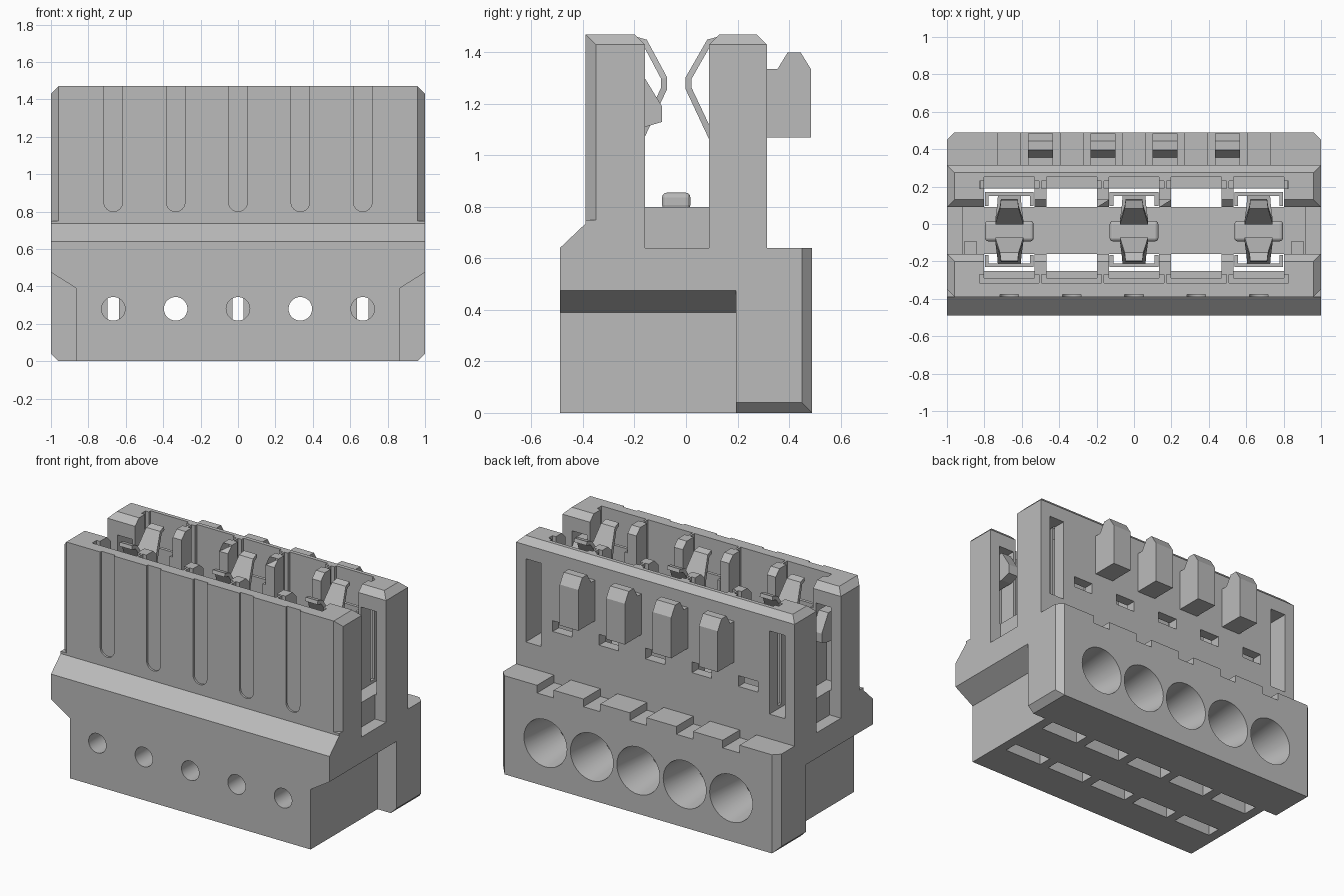
import bpy, bmesh, math
from mathutils import Matrix

if "Cube" in bpy.data.objects:
    bpy.data.objects.remove(bpy.data.objects["Cube"], do_unlink=True)

grey = bpy.data.materials.new("light grey")
grey.use_nodes = True
COL = (0.5, 0.5, 0.5, 1)
grey.diffuse_color = COL
for n in grey.node_tree.nodes:
    if n.type == 'BSDF_PRINCIPLED':
        n.inputs["Base Color"].default_value = COL

CELLS = [(i - 2) / 3 for i in range(5)]
SIDES = (1, -1)


def prism(bm, pts, axis, a, b):
    """Extrude a 2D outline along an axis from a to b."""
    def place(p, t):
        return {'x': (t, p[0], p[1]), 'y': (p[0], t, p[1]), 'z': (p[0], p[1], t)}[axis]
    lo = [bm.verts.new(place(p, a)) for p in pts]
    hi = [bm.verts.new(place(p, b)) for p in pts]
    bm.faces.new(lo)
    bm.faces.new(hi)
    for i in range(len(pts)):
        j = (i + 1) % len(pts)
        bm.faces.new((lo[i], lo[j], hi[j], hi[i]))


def box(bm, x0, x1, y0, y1, z0, z1):
    prism(bm, [(x0, y0), (x1, y0), (x1, y1), (x0, y1)], 'z', z0, z1)


def round_hole(bm, x, z, y0, y1, r0, r1):
    m = Matrix.Translation((x, (y0 + y1) / 2, z)) @ Matrix.Rotation(-math.pi / 2, 4, 'X')
    bmesh.ops.create_cone(bm, cap_ends=True, segments=40, radius1=r0, radius2=r1,
                          depth=y1 - y0, matrix=m)


def finish(bm, name):
    bmesh.ops.recalc_face_normals(bm, faces=bm.faces)
    me = bpy.data.meshes.new(name)
    bm.to_mesh(me)
    bm.free()
    me.materials.append(grey)
    ob = bpy.data.objects.new(name, me)
    bpy.context.collection.objects.link(ob)
    return ob


def smooth(ob):
    ob.data.shade_smooth()
    ob.data.set_sharp_from_angle(angle=math.radians(30))


def cut(ob, build):
    """Subtract the solids made by build(bm) and bake the result."""
    bm = bmesh.new()
    build(bm)
    tool = finish(bm, "cutter")
    tool.hide_render = True
    mod = ob.modifiers.new("cut", 'BOOLEAN')
    mod.operation, mod.solver, mod.object = 'DIFFERENCE', 'EXACT', tool
    dg = bpy.context.evaluated_depsgraph_get()
    baked = bpy.data.meshes.new_from_object(ob.evaluated_get(dg))
    ob.modifiers.clear()
    ob.data = baked
    bpy.data.objects.remove(tool, do_unlink=True)


# Housing: side profile with two tall walls on a wide base
bm = bmesh.new()
prism(bm, [(-.49, 0), (.49, 0), (.49, .64), (.315, .64), (.315, 1.43), (.275, 1.47),
           (.13, 1.47), (.09, 1.43), (.09, .8), (-.16, .8), (-.16, 1.43), (-.2, 1.47),
           (-.39, 1.47), (-.39, .735), (-.49, .64)], 'x', -1, 1)
housing = finish(bm, "housing")


# Narrow lower front and the chamfered ends
def lower_sides(bm):
    for s in SIDES:
        prism(bm, [(s * .865, -.1), (s * .865, .39), (s * 1.0, .475), (s * 1.1, .538),
                   (s * 1.1, -.1)], 'y', -.6, .195)


def end_chamfers(bm):
    for s in SIDES:
        prism(bm, [(s * .94, 1.49), (s * 1.02, 1.41), (s * 1.02, 1.49)], 'y', -.6, .6)
        prism(bm, [(s * .94, -.02), (s * 1.02, .06), (s * 1.02, -.02)], 'y', .1, .6)


def corner_chamfers(bm):
    for s in SIDES:
        prism(bm, [(s * .94, -.41), (s * 1.02, -.33), (s * 1.02, -.41)], 'z', .75, 1.6)
        prism(bm, [(s * .94, .51), (s * 1.02, .43), (s * 1.02, .51)], 'z', -.1, .7)


# Open ends between the walls, and the latch slots beside them
def end_gaps(bm):
    for s in SIDES:
        box(bm, s * .92, s * 1.1, -.16, .09, .64, .9)


def end_slots(bm):
    for s in SIDES:
        box(bm, s * .82, s * .93, .05, .4, .8, 1.34)
        box(bm, s * .82, s * .93, -.27, -.12, .8, 1.34)


# Contact cells: pockets in both walls, with shafts down to the underside
def pockets(bm):
    for x in CELLS:
        box(bm, x - .135, x + .135, .06, .25, .8, 1.6)
        box(bm, x - .135, x + .135, -.29, -.13, .8, 1.6)


def side_notches(bm):
    for x in CELLS:
        box(bm, x - .16, x + .16, .19, .23, .82, 1.6)
        box(bm, x - .16, x + .16, -.315, -.27, .82, 1.6)


def shafts(bm):
    for x in CELLS:
        box(bm, x - .135, x + .135, .09, .19, -.1, 1.0)
        box(bm, x - .135, x + .135, -.25, -.16, -.1, 1.0)


# Wire funnels at the back, test holes at the front
def funnels(bm):
    for x in CELLS:
        round_hole(bm, x, .28, .15, .5, .115, .155)


def test_holes(bm):
    for x in CELLS:
        round_hole(bm, x, .28, -.6, .3, .063, .063)


# Shallow round-ended grooves on the front
def grooves(bm):
    for x in CELLS:
        arc = [(x + .05 * math.cos(a), .85 + .05 * math.sin(a))
               for a in (math.pi * (1 + k / 12) for k in range(13))]
        prism(bm, arc + [(x + .05, 1.6), (x - .05, 1.6)], 'y', -.45, -.377)


# Windows in the back wall and notches in the ledge below
def windows(bm):
    for x in CELLS:
        box(bm, x - .07, x + .07, .2, .4, .92, .99)
        box(bm, x - .06, x + .06, .315, .6, .59, .7)


for step in (lower_sides, end_chamfers, corner_chamfers, end_gaps, end_slots, pockets,
             side_notches, shafts, funnels, test_holes, grooves, windows):
    cut(housing, step)
smooth(housing)

# Coding pegs on the back wall
for i in range(4):
    x = (i - 1.5) / 3
    bm = bmesh.new()
    prism(bm, [(.31, 1.07), (.485, 1.07), (.485, 1.335), (.445, 1.4), (.395, 1.4),
               (.355, 1.335), (.31, 1.335)], 'x', x - .067, x + .067)
    finish(bm, f"coding_peg_{i + 1}")

# Latches in the end slots
for s, side in zip(SIDES, ("left", "right")):
    bm = bmesh.new()
    prism(bm, [(-.28, 1.11), (-.16, 1.11), (-.093, 1.13), (-.093, 1.19), (-.16, 1.3),
               (-.28, 1.3)], 'x', s * .84, s * .91)
    finish(bm, f"{side}_latch")


def strip(name, x, path):
    """Bent sheet-metal strip through (y, z, half width) points."""
    bm = bmesh.new()
    rows = [[bm.verts.new((x + s * w, y, z)) for s in SIDES] for y, z, w in path]
    for a, b in zip(rows, rows[1:]):
        bm.faces.new((a[0], a[1], b[1], b[0]))
    ob = finish(bm, name)
    mod = ob.modifiers.new("thickness", 'SOLIDIFY')
    mod.thickness, mod.offset = .024, 0
    return ob


# Metal contacts in the middle and outer cells
for n, x in enumerate(CELLS[::2]):
    bm = bmesh.new()
    for y0, y1, wall in ((.095, .17, .15), (-.23, -.165, -.23)):
        box(bm, x - .13, x + .13, wall, wall + .02, .5, 1.3)
        for s in SIDES:
            box(bm, x + s * .11, x + s * .13, y0, y1, .15, 1.3)
            box(bm, x + s * .03, x + s * .115, wall, wall + .02, .15, .5)
    finish(bm, f"contact_frame_{n + 1}")

    bm = bmesh.new()
    box(bm, x - .13, x + .13, -.093, .017, .79, .855)
    bridge = finish(bm, f"contact_bridge_{n + 1}")
    bev = bridge.modifiers.new("round", 'BEVEL')
    bev.width, bev.segments = .018, 3

    strip(f"back_spring_{n + 1}", x,
          [(.155, .95, .06), (.09, 1.09, .065), (.01, 1.26, .075), (.01, 1.3, .075),
           (.09, 1.44, .05), (.13, 1.45, .045)])
    strip(f"front_spring_{n + 1}", x,
          [(-.22, .97, .06), (-.16, 1.1, .065), (-.085, 1.26, .075), (-.085, 1.3, .075),
           (-.16, 1.44, .05), (-.2, 1.45, .045)])
